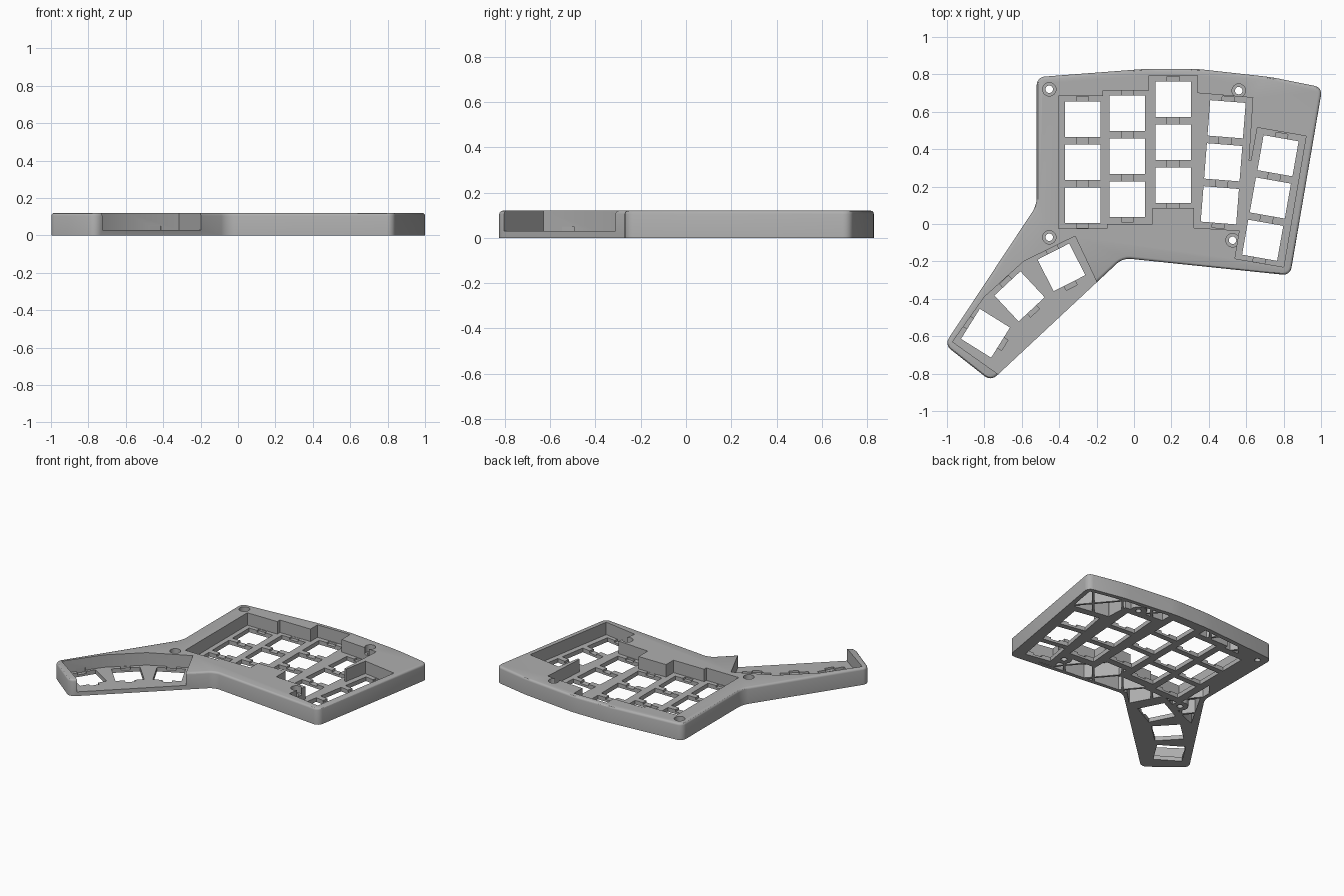
import bpy, bmesh, math
from mathutils import Vector, Matrix

old = bpy.data.objects.get("Cube")
if old:
    bpy.data.objects.remove(old, do_unlink=True)

HEIGHT, FLOOR = 0.12, 0.03

grey = bpy.data.materials.new("plain_grey")
grey.use_nodes = True
grey.diffuse_color = (0.43, 0.43, 0.43, 1)
grey.node_tree.nodes["Principled BSDF"].inputs["Base Color"].default_value = grey.diffuse_color


def finish(bm, name):
    bmesh.ops.recalc_face_normals(bm, faces=bm.faces)
    mesh = bpy.data.meshes.new(name)
    bm.to_mesh(mesh)
    bm.free()
    mesh.materials.append(grey)
    obj = bpy.data.objects.new(name, mesh)
    bpy.context.collection.objects.link(obj)
    return obj


def prism_mesh(points, z0, z1):
    bm = bmesh.new()
    face = bm.faces.new([bm.verts.new((x, y, z0)) for x, y in points])
    top = bmesh.ops.extrude_face_region(bm, geom=[face])["geom"]
    bmesh.ops.translate(bm, vec=(0, 0, z1 - z0),
                        verts=[v for v in top if isinstance(v, bmesh.types.BMVert)])
    return bm


def prism(name, points, z0, z1):
    return finish(prism_mesh(points, z0, z1), name)


def box(name, centre, angle, size, z0, z1):
    spin = Matrix.Rotation(math.radians(angle), 2)
    w, d = size[0] / 2, size[1] / 2
    corners = [spin @ Vector(c) + Vector(centre) for c in ((-w, -d), (w, -d), (w, d), (-w, d))]
    return prism(name, corners, z0, z1)


def disc(name, centre, radius, z0, z1):
    ring = [(centre[0] + radius * math.cos(i * math.tau / 24),
             centre[1] + radius * math.sin(i * math.tau / 24)) for i in range(24)]
    return prism(name, ring, z0, z1)


def grow(points, amount):
    """Offset a clockwise outline outward with mitred corners."""
    pts, out = [Vector(p) for p in points], []
    for i, p in enumerate(pts):
        a, b = (p - pts[i - 1]).normalized(), (pts[(i + 1) % len(pts)] - p).normalized()
        na, nb = Vector((-a.y, a.x)), Vector((-b.y, b.x))
        out.append(p + (na + nb) * amount / (1 + na.dot(nb)))
    return out


def cut(target, cutter):
    mod = target.modifiers.new("cut", 'BOOLEAN')
    mod.operation, mod.solver, mod.object = 'DIFFERENCE', 'EXACT', cutter
    cutter.hide_render = True
    bpy.context.view_layer.objects.active = target
    bpy.ops.object.modifier_apply(modifier=mod.name)
    bpy.data.objects.remove(cutter, do_unlink=True)


# Outer body with rounded corners and softened top rim
outline = [(-0.52, 0.785), (0.07, 0.83), (0.33, 0.83), (0.735, 0.785), (1.007, 0.73),
           (0.835, -0.275), (-0.06, -0.182), (-0.765, -0.84), (-1.013, -0.645), (-0.52, 0.10)]
bm = prism_mesh(outline, 0, HEIGHT)
upright = [e for e in bm.edges if abs(e.verts[0].co.z - e.verts[1].co.z) > 0.05]
bmesh.ops.bevel(bm, geom=upright, offset=0.04, segments=4, profile=0.5, affect='EDGES')
rim = [e for e in bm.edges if all(v.co.z > HEIGHT - 0.001 for v in e.verts)]
bmesh.ops.bevel(bm, geom=rim, offset=0.015, segments=3, profile=0.5, affect='EDGES')
case = finish(bm, "keyboard_case")

# Sunken wells for the finger columns and the thumb cluster
well_start = [(-0.405, 0.685), (-0.165, 0.685), (-0.165, 0.715), (0.08, 0.715), (0.08, 0.795),
              (0.34, 0.795), (0.34, 0.70), (0.635, 0.675)]
well_end = [(0.92, 0.47), (0.80, -0.23), (0.54, -0.185), (0.565, -0.035), (0.32, -0.02),
            (0.32, 0.085), (0.10, 0.085), (0.10, 0.0), (-0.145, 0.0), (-0.145, -0.025),
            (-0.405, -0.025)]
divider = [(0.613, 0.34), (0.628, 0.34), (0.66, 0.515)]
thumb_well = [(-0.315, -0.065), (-0.59, -0.20), (-0.80, -0.39), (-0.97, -0.63),
              (-0.62, -0.878), (-0.15, -0.414)]
screws = [(-0.453, 0.72), (0.56, 0.713), (-0.453, -0.071), (0.527, -0.087)]

# Hollow underside, split into cells by diagonal ribs, screw posts and the well wall
pocket = prism("underside_hollow",
               [(-0.49, 0.75), (0.07, 0.80), (0.33, 0.80), (0.73, 0.755), (0.97, 0.705),
                (0.81, -0.24), (-0.07, -0.155), (-0.17, -0.25), (-0.285, -0.035),
                (-0.60, -0.175), (-0.65, -0.19), (-0.49, 0.09)], -0.02, 0.10)
cut(pocket, prism("well_wall", grow(well_start + [(0.645, 0.515)] + well_end, 0.02), -0.1, 0.2))
for x, y in screws:
    cut(pocket, disc("screw_post", (x, y), 0.055, -0.1, 0.2))
for angle in (50, -50):
    for i in range(-5, 6):
        cut(pocket, box("rib", (0.1 + i * 0.25, 0.3), angle, (4, 0.016), -0.1, 0.2))
cut(case, pocket)

cut(case, prism("finger_well", well_start + divider + well_end, FLOOR, 0.2))
cut(case, prism("thumb_well", thumb_well, FLOOR, 0.2))

# Key openings: centre and turn in degrees
keys = [(x, y - row * 0.23, 0) for x, y in ((-0.275, 0.56), (-0.035, 0.592), (0.21, 0.667))
        for row in range(3)]
keys += [(0.495 - row * 0.018, 0.56 - row * 0.23, -4.5) for row in range(3)]
keys += [(0.77 - row * 0.041, 0.365 - row * 0.226, -10) for row in range(3)]
keys += [(-0.388, -0.232, 27), (-0.612, -0.387, 43), (-0.794, -0.584, 58)]
for x, y, turn in keys:
    cut(case, box("key_hole", (x, y), turn, (0.19, 0.19), -0.1, 0.1))
    cut(case, box("clip_notch", (x, y), turn, (0.065, 0.243), 0.016, 0.05))

# Stepped screw holes
for place in screws:
    cut(case, disc("screw_hole", place, 0.02, -0.1, 0.2))
    cut(case, disc("screw_head", place, 0.036, 0.07, 0.2))

bpy.ops.object.select_all(action='DESELECT')
case.select_set(True)
bpy.context.view_layer.objects.active = case
bpy.ops.object.shade_smooth_by_angle(angle=math.radians(30))
